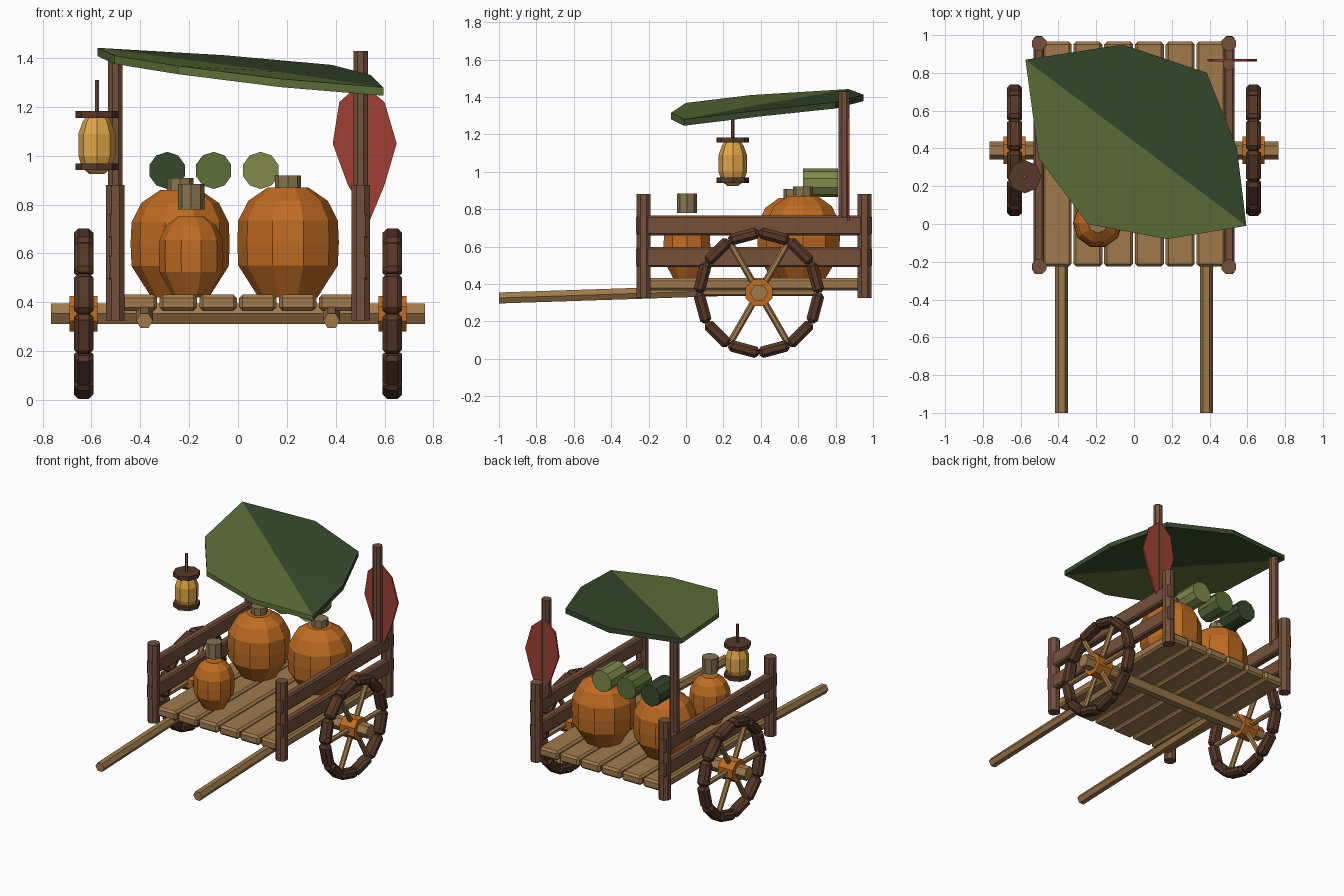
import bpy, bmesh
from math import pi, sin, cos
from mathutils import Vector, Matrix

if "Cube" in bpy.data.objects:
    bpy.data.objects.remove(bpy.data.objects["Cube"])


def mat(name, hexa):
    m = bpy.data.materials.new(name)
    c = [int(hexa[i:i + 2], 16) / 255 for i in (0, 2, 4)]
    m.diffuse_color = [((v + .055) / 1.055) ** 2.4 for v in c] + [1]
    m.use_nodes = True
    m.node_tree.nodes["Principled BSDF"].inputs["Base Color"].default_value = m.diffuse_color
    return m


TAN = mat("light_wood", "A07A4C")
BROWN = mat("brown_wood", "75503A")
DARK = mat("dark_wood", "573828")
ORANGE = mat("orange", "C06C22")
AMBER = mat("amber", "DFA648")
STEM = mat("stem", "8A7550")
RED = mat("red", "A04034")
G1 = mat("dark_green", "364A2C")
G2 = mat("mid_green", "5C7038")
G3 = mat("olive", "818A4C")


def finish(name, bm, *mats):
    bmesh.ops.recalc_face_normals(bm, faces=bm.faces)
    me = bpy.data.meshes.new(name)
    bm.to_mesh(me)
    bm.free()
    ob = bpy.data.objects.new(name, me)
    for m in mats:
        me.materials.append(m)
    bpy.context.collection.objects.link(ob)
    return ob


def box(name, c, size, m, bevel=.012, rot=Matrix()):
    bm = bmesh.new()
    bmesh.ops.create_cube(bm, size=1, matrix=Matrix.Translation(c) @ rot @ Matrix.Diagonal((*size, 1)))
    bmesh.ops.bevel(bm, geom=bm.edges[:], offset=bevel, segments=1, affect='EDGES', profile=.5)
    return finish(name, bm, m)


def rod(name, a, b, r, m, n=8, spin=0.0):
    a, b = Vector(a), Vector(b)
    d = b - a
    bm = bmesh.new()
    M = Matrix.Translation((a + b) / 2) @ d.to_track_quat('Z', 'Y').to_matrix().to_4x4() @ Matrix.Rotation(spin, 4, 'Z')
    bmesh.ops.create_cone(bm, cap_ends=True, segments=n, radius1=r, radius2=r, depth=d.length, matrix=M)
    return finish(name, bm, m)


def lathe(name, x, y, prof, m, n=10):
    bm = bmesh.new()
    rings = [[bm.verts.new((x + r * cos(2 * pi * i / n), y + r * sin(2 * pi * i / n), z))
              for i in range(n)] for r, z in prof]
    for p, q in zip(rings, rings[1:]):
        for i in range(n):
            bm.faces.new((p[i], p[(i + 1) % n], q[(i + 1) % n], q[i]))
    bm.faces.new(rings[0])
    bm.faces.new(rings[-1])
    return finish(name, bm, m)


# deck planks and axle
for i in range(6):
    box("deck_plank", ((i - 2.5) * .163, .37, .398), (.153, 1.19, .066), TAN, .014)
AY, AZ = .39, .353
rod("axle", (-.765, AY, AZ), (.765, AY, AZ), .048, TAN, 6, pi / 6)

for s in (-1, 1):
    # wheels
    rod("wheel_hub", (s * .575, AY, AZ), (s * .69, AY, AZ), .078, ORANGE, 8, pi / 8)
    for k in range(12):
        a = (k + .5) * pi / 6
        box("rim_segment", (s * .632, AY + .312 * cos(a), AZ + .312 * sin(a)), (.08, .062, .168),
            DARK, .018, Matrix.Rotation(a, 4, 'X'))
    for k in range(6):
        a = k * pi / 3
        rod("spoke", (s * .632, AY + .05 * cos(a), AZ + .05 * sin(a)),
            (s * .632, AY + .3 * cos(a), AZ + .3 * sin(a)), .018, TAN, 6)
    # pulling shaft
    rod("pull_shaft", (s * .383, -1, .325), (s * .383, .42, .372), .034, TAN, 6, pi / 6)
    # corner posts, side rails, canopy poles
    for y in (-.227, .955):
        rod("corner_post", (s * .502, y, .325), (s * .502, y, .88), .041, BROWN, 8, pi / 8)
    for z in (.543, .713):
        box("side_rail", (s * .505, .364, z), (.055, 1.26, .107), BROWN, .01)
    rod("canopy_pole", (s * .502, .845, .735), (s * .502, .845, 1.43), .032, BROWN, 8, pi / 8)

# pumpkins with stems
for x, y, r, z0, z1, s0, s1 in ((.205, .625, .208, .42, .87, .865, .92), (-.237, .575, .203, .42, .86, .85, .908),
                                (-.192, .005, .132, .43, .752, .78, .884)):
    h = z1 - z0
    lathe("pumpkin", x, y, [(r * .58, z0), (r * .98, z0 + h * .29), (r, z0 + h * .5),
                            (r * .98, z0 + h * .7), (r * .78, z0 + h * .88), (r * .4, z1)], ORANGE)
    rod("pumpkin_stem", (x, y, s0), (x, y, s1), .054, STEM, 8)

# green rolls
for x, m in ((-.29, G1), (-.1, G2), (.093, G3)):
    rod("green_roll", (x, .625, .94), (x, .812, .94), .076, m, 10)

# lantern
LX, LY = -.578, .25
lathe("lantern_body", LX, LY, [(.03, .925), (.06, .95), (.076, 1.0), (.076, 1.09), (.058, 1.14), (.04, 1.165)], AMBER, 8)
for z in (.955, 1.169):
    rod("lantern_cap", (LX, LY, z - .014), (LX, LY, z + .014), .088, DARK, 8)
rod("lantern_hook", (LX, LY, 1.16), (LX, LY, 1.31), .01, BROWN, 6)

# two-tone leaf canopy
rim = [(-.575, .87, 1.442), (-.06, .95, 1.412), (.385, .80, 1.372), (.545, .40, 1.33),
       (.595, -.01, 1.28), (.175, -.08, 1.315), (-.245, 0, 1.368), (-.505, .35, 1.41)]
T = .034
bm = bmesh.new()
top, bot = [[bm.verts.new((x, y, z - d)) for x, y, z in rim + [(.16, .317, 1.345)]] for d in (0, T)]
for i in range(8):
    j = (i + 1) % 8
    for q in ((top[8], top[i], top[j]), (bot[8], bot[j], bot[i]), (top[i], bot[i], bot[j], top[j])):
        bm.faces.new(q).material_index = int(i >= 4)
finish("leaf_canopy", bm, G1, G2)

# red leaf pennant
bm = bmesh.new()
pts = [(.54, .735), (.60, .88), (.65, 1.05), (.60, 1.22), (.505, 1.3), (.415, 1.22), (.388, 1.05), (.45, .88)]
f = bm.faces.new([bm.verts.new((x, .861, z)) for x, z in pts])
e = bmesh.ops.extrude_face_region(bm, geom=[f])
bmesh.ops.translate(bm, vec=(0, .012, 0), verts=[v for v in e["geom"] if isinstance(v, bmesh.types.BMVert)])
finish("red_pennant", bm, RED)
